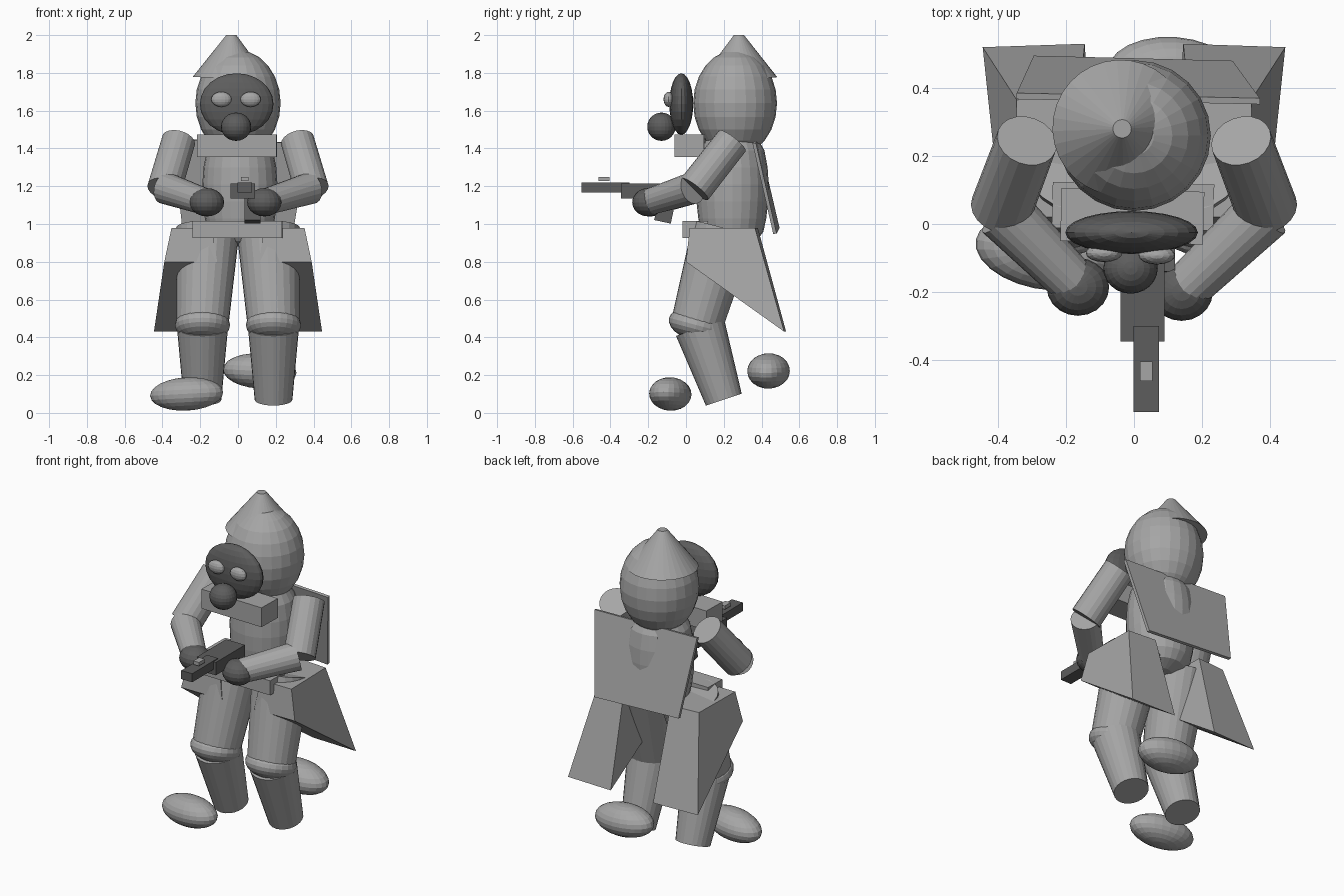
import bpy, bmesh, math
from mathutils import Vector, Matrix

if "Cube" in bpy.data.objects:
    bpy.data.objects.remove(bpy.data.objects["Cube"])


def material(name, rgb):
    m = bpy.data.materials.new(name)
    m.diffuse_color = (*rgb, 1)
    m.use_nodes = True
    m.node_tree.nodes["Principled BSDF"].inputs["Base Color"].default_value = m.diffuse_color
    return m


GREY = material("cloth_grey", (0.38, 0.38, 0.38))
DARK = material("dark_grey", (0.11, 0.11, 0.11))


def finish(name, bm, mat):
    bmesh.ops.recalc_face_normals(bm, faces=bm.faces)
    me = bpy.data.meshes.new(name)
    bm.to_mesh(me)
    bm.free()
    me.materials.append(mat)
    ob = bpy.data.objects.new(name, me)
    bpy.context.collection.objects.link(ob)
    return ob


def ball(name, loc, radii, mat=GREY, rot=(0, 0, 0), seg=24, rings=12):
    bm = bmesh.new()
    bmesh.ops.create_uvsphere(bm, u_segments=seg, v_segments=rings, radius=1)
    ob = finish(name, bm, mat)
    ob.location, ob.scale = loc, radii
    ob.rotation_euler = [math.radians(a) for a in rot]
    return ob


def tube(name, a, b, ra, rb, mat=GREY, seg=20):
    a, b = Vector(a), Vector(b)
    d = b - a
    rot = d.to_track_quat('Z', 'Y').to_matrix().to_4x4()
    bm = bmesh.new()
    bmesh.ops.create_cone(bm, cap_ends=True, segments=seg, radius1=ra, radius2=rb,
                          depth=d.length, matrix=Matrix.Translation((a + b) / 2) @ rot)
    return finish(name, bm, mat)


def box(name, lo, hi, mat=GREY, rot=(0, 0, 0)):
    lo, hi = Vector(lo), Vector(hi)
    bm = bmesh.new()
    bmesh.ops.create_cube(bm, size=1)
    ob = finish(name, bm, mat)
    ob.location, ob.scale = (lo + hi) / 2, hi - lo
    ob.rotation_euler = [math.radians(a) for a in rot]
    return ob


def loft(name, first, second, mat=GREY):
    # closed solid between two matching outlines
    bm = bmesh.new()
    p = [bm.verts.new(v) for v in first]
    q = [bm.verts.new(v) for v in second]
    n = len(p)
    bm.faces.new(p)
    bm.faces.new(q[::-1])
    for i in range(n):
        j = (i + 1) % n
        bm.faces.new((p[i], q[i], q[j], p[j]))
    return finish(name, bm, mat)


def lathe(name, centre, profile, sx, sy, seg=24):
    # stacked elliptical rings
    bm = bmesh.new()
    rings = []
    for r, z in profile:
        rings.append([bm.verts.new((centre[0] + sx * r * math.cos(t), centre[1] + sy * r * math.sin(t), z))
                      for t in (2 * math.pi * i / seg for i in range(seg))])
    for lo, hi in zip(rings, rings[1:]):
        for i in range(seg):
            j = (i + 1) % seg
            bm.faces.new((lo[i], lo[j], hi[j], hi[i]))
    bm.faces.new(rings[0][::-1])
    bm.faces.new(rings[-1])
    return finish(name, bm, GREY)


# head and pointed hat
ball("head", (0, 0.26, 1.64), (0.226, 0.222, 0.28))
tube("hat", (-0.04, 0.283, 1.775), (-0.035, 0.28, 2.0), 0.2, 0.027, seg=32)

# mask with breathing filter and eye lenses
ball("mask", (-0.007, -0.025, 1.635), (0.195, 0.063, 0.163), DARK)
ball("filter", (-0.01, -0.13, 1.515), (0.08, 0.075, 0.075), DARK)
for side, x, y in (("left", -0.088, -0.085), ("right", 0.067, -0.092)):
    ball(side + "_lens", (x, y, 1.66), (0.054, 0.027, 0.04), GREY, seg=16, rings=8)

# torso, chest pack, belt and back panel
lathe("torso", (0.01, 0.245),
      ((0.06, 0.88), (0.13, 0.91), (0.165, 0.96), (0.18, 1.03), (0.19, 1.12), (0.193, 1.21),
       (0.187, 1.3), (0.17, 1.39), (0.13, 1.46), (0.06, 1.5)), 1.03, 1.0)
box("chest_pack", (-0.215, -0.055, 1.355), (0.205, 0.1, 1.475), rot=(0, 0, -1.5))
box("belt", (-0.24, -0.015, 0.925), (0.235, 0.12, 1.015), rot=(0, 0, -1))
back = [(-0.345, 0.385, 1.45), (0.37, 0.37, 1.43), (0.29, 0.48, 0.95), (-0.295, 0.495, 0.98)]
loft("back_panel", back, [(x, y - 0.018, z - 0.003) for x, y, z in back])

# arms and gloved hands
for side, s, hand_y in (("left", -1, -0.185), ("right", 1, -0.2)):
    elbow = (s * 0.39, 0.045, 1.185)
    hand = (-0.165 if s < 0 else 0.14, hand_y, 1.115)
    tube(side + "_upper_arm", (s * 0.315, 0.245, 1.44), elbow, 0.09, 0.092)
    tube(side + "_forearm", (s * 0.385, 0.035, 1.19), hand, 0.085, 0.07)
    ball(side + "_hand", hand, (0.092, 0.085, 0.075), DARK, seg=20, rings=10)

# legs and hanging coat panels
for side, s in (("left", -1), ("right", 1)):
    x = s * 0.188
    tube(side + "_thigh", (s * 0.16, 0.2, 0.97), (x, 0.055, 0.46), 0.168, 0.137, seg=24)
    ball(side + "_knee", (x, 0.055, 0.465), (0.146, 0.15, 0.085), rot=(-15, 0, 0))
    tube(side + "_shin", (x, 0.075, 0.45), (x, 0.2, 0.07), 0.135, 0.1, seg=24)
    loft(side + "_coat_panel",
         [(s * 0.352, 0.02, 0.98), (s * 0.345, 0.365, 0.98), (s * 0.445, 0.52, 0.43), (s * 0.39, 0.0, 0.8)],
         [(s * 0.14, 0.02, 0.98), (s * 0.16, 0.38, 0.98), (s * 0.145, 0.53, 0.43), (s * 0.11, 0.0, 0.8)])

# boots
ball("front_boot", (-0.272, -0.083, 0.1), (0.197, 0.108, 0.088), rot=(0, -3, -11))
ball("rear_boot", (0.115, 0.437, 0.222), (0.195, 0.113, 0.093), rot=(0, 3, -4))

# gun
box("gun_body", (-0.04, -0.345, 1.135), (0.09, -0.06, 1.215), DARK)
box("gun_barrel", (-0.002, -0.553, 1.167), (0.073, -0.3, 1.22), DARK)
box("gun_sight", (0.017, -0.462, 1.228), (0.055, -0.405, 1.25), GREY)
box("gun_grip", (0.035, -0.155, 1.01), (0.12, -0.065, 1.15), DARK, rot=(-12, 0, 0))
